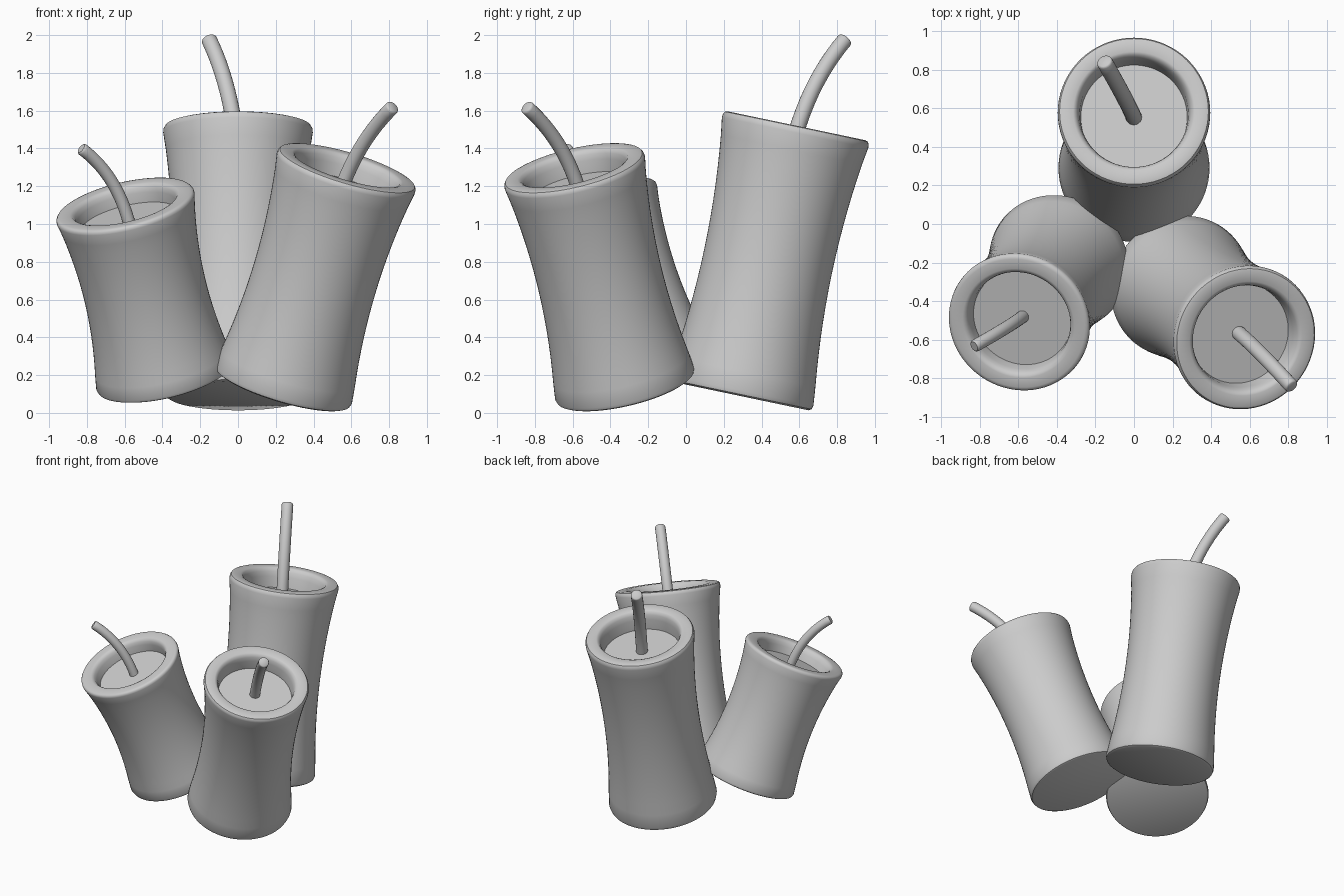
import bpy, bmesh, math
from mathutils import Vector

if "Cube" in bpy.data.objects:
    bpy.data.objects.remove(bpy.data.objects["Cube"])


def smooth(obj):
    bpy.ops.object.select_all(action='DESELECT')
    obj.select_set(True)
    bpy.context.view_layer.objects.active = obj
    bpy.ops.object.shade_smooth_by_angle(angle=math.radians(40))


def body_profile(radius, length):
    # base edge, waisted side, rounded rim, recessed top
    pts = [(0, 0), (0.93, 0), (0.965, 0.006), (0.98, 0.02)]
    for i in range(1, 16):
        t = 0.03 + 0.94 * i / 16
        pts.append((1 - 0.14 * (1 - (2 * t - 1) ** 2), t))
    pts += [(0.99, 0.975), (0.985, 0.988), (0.965, 0.997), (0.93, 1.0),
            (0.79, 1.0), (0.755, 0.995), (0.725, 0.98), (0.705, 0.955),
            (0.69, 0.9), (0, 0.9)]
    return [Vector((r * radius, 0, z * length)) for r, z in pts]


def candle_body(name, bottom, top, radius):
    bottom, top = Vector(bottom), Vector(top)
    axis = top - bottom
    bm = bmesh.new()
    verts = [bm.verts.new(p) for p in body_profile(radius, axis.length)]
    edges = [bm.edges.new(pair) for pair in zip(verts, verts[1:])]
    bmesh.ops.spin(bm, geom=verts + edges, cent=(0, 0, 0), axis=(0, 0, 1),
                   angle=math.tau, steps=72)
    bmesh.ops.remove_doubles(bm, verts=bm.verts, dist=1e-4)
    bmesh.ops.recalc_face_normals(bm, faces=bm.faces)
    mesh = bpy.data.meshes.new(name)
    bm.to_mesh(mesh)
    bm.free()
    obj = bpy.data.objects.new(name, mesh)
    bpy.context.collection.objects.link(obj)
    obj.location = bottom
    obj.rotation_mode = 'QUATERNION'
    obj.rotation_quaternion = Vector((0, 0, 1)).rotation_difference(axis)
    smooth(obj)


def wick(name, base, mid, tip, radius):
    # round tube swept along a bend through three points
    base, mid, tip = Vector(base), Vector(mid), Vector(tip)
    ctrl = 2 * mid - (base + tip) / 2
    path = [base * (1 - t) ** 2 + ctrl * 2 * t * (1 - t) + tip * t * t
            for t in (i / 12 for i in range(13))]
    # softened tip
    end = (path[-1] - path[-2]).normalized()
    path[-1] = tip - end * 0.012
    path += [tip - end * 0.004, tip]
    sizes = [1.0] * 13 + [0.93, 0.8]
    bm = bmesh.new()
    rings = []
    n = 20
    for i, p in enumerate(path):
        d = end if i >= 12 else path[i + 1] - path[max(i - 1, 0)]
        q = Vector((0, 0, 1)).rotation_difference(d)
        rings.append([bm.verts.new(p + q @ Vector((
            math.cos(math.tau * k / n), math.sin(math.tau * k / n), 0)) * radius * sizes[i])
            for k in range(n)])
    for a, b in zip(rings, rings[1:]):
        for k in range(n):
            j = (k + 1) % n
            bm.faces.new((a[k], a[j], b[j], b[k]))
    bm.faces.new(rings[0][::-1])
    bm.faces.new(rings[-1])
    mesh = bpy.data.meshes.new(name)
    bm.to_mesh(mesh)
    bm.free()
    obj = bpy.data.objects.new(name, mesh)
    bpy.context.collection.objects.link(obj)
    smooth(obj)


# name, bottom centre, top centre, radius, wick middle, wick tip, wick radius
candles = [
    ("back", (0, 0.285, 0.09), (0, 0.585, 1.52), 0.40,
     (-0.055, 0.665, 1.70), (-0.155, 0.845, 1.98), 0.042),
    ("right", (0.235, -0.32, 0.135), (0.58, -0.595, 1.30), 0.385,
     (0.66, -0.675, 1.42), (0.82, -0.845, 1.62), 0.038),
    ("left", (-0.385, -0.195, 0.19), (-0.60, -0.515, 1.107), 0.378,
     (-0.675, -0.545, 1.235), (-0.83, -0.635, 1.40), 0.033),
]
for name, bottom, top, radius, mid, tip, wick_radius in candles:
    candle_body(name + "_candle_body", bottom, top, radius)
    base = Vector(bottom).lerp(Vector(top), 0.89)
    wick(name + "_candle_wick", base, mid, tip, wick_radius)
